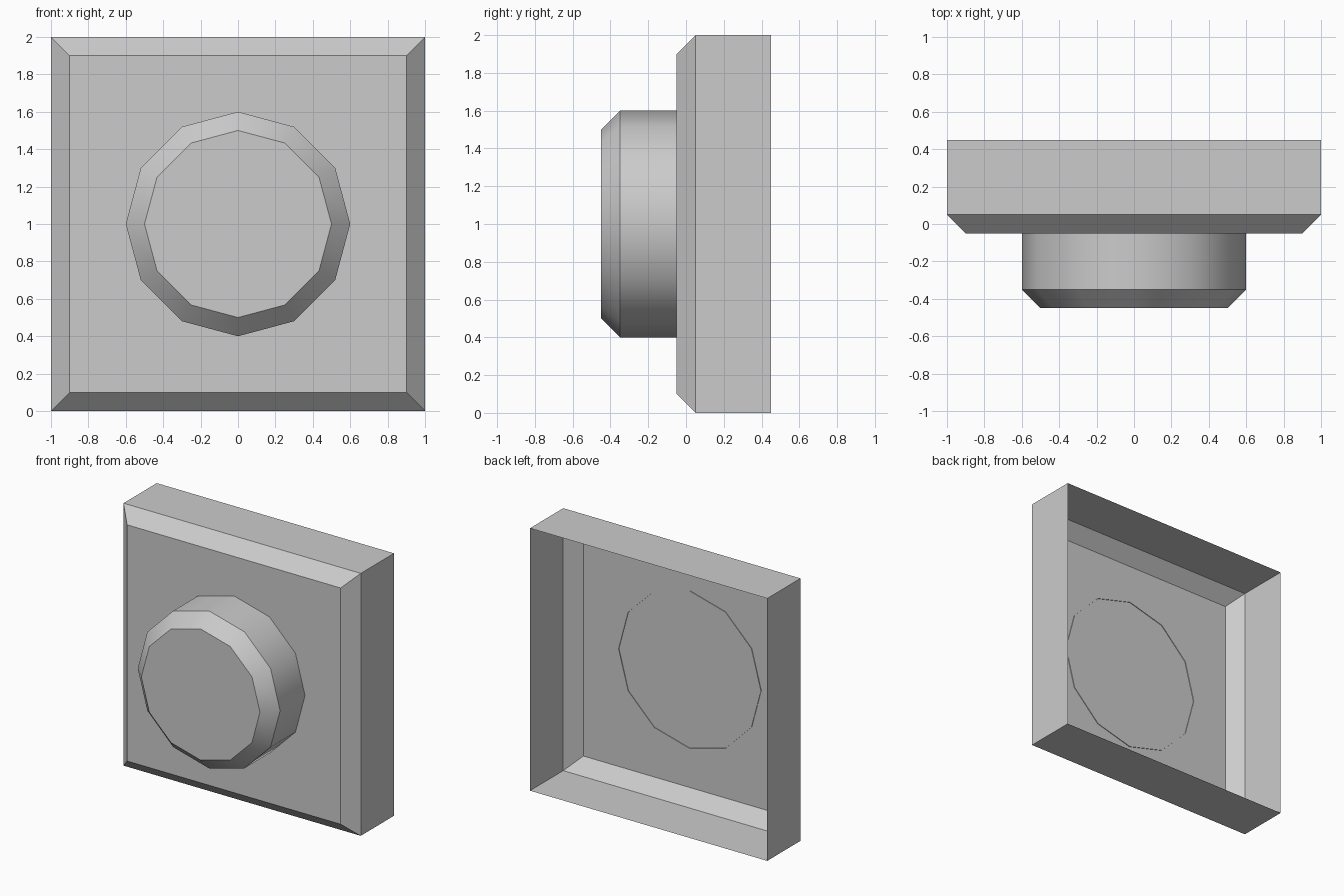
import bpy, bmesh
from math import cos, sin, pi

if "Cube" in bpy.data.objects:
    bpy.data.objects.remove(bpy.data.objects["Cube"])


def shell(name, sides, phase, rings):
    """Loft (radius, y) rings from back to front, cap the front, leave the back open."""
    bm = bmesh.new()
    loops = []
    for r, y in rings:
        angles = [phase + 2 * pi * i / sides for i in range(sides)]
        loops.append([bm.verts.new((r * cos(a), y, 1 + r * sin(a))) for a in angles])
    for back, front in zip(loops, loops[1:]):
        for i in range(sides):
            j = (i + 1) % sides
            bm.faces.new((back[i], back[j], front[j], front[i]))
    bm.faces.new(loops[-1])
    mesh = bpy.data.meshes.new(name)
    bm.to_mesh(mesh)
    bm.free()
    obj = bpy.data.objects.new(name, mesh)
    bpy.context.collection.objects.link(obj)
    return obj


# Square base plate: hollow, open at the back, bevelled at the front
d = 2 ** 0.5
shell("base_plate", 4, pi / 4, [(d, 0.45), (d, 0.05), (0.9 * d, -0.05)])

# Twelve-sided button: its open end just pierces the plate
button = shell("button", 12, 0, [(0.6, -0.045), (0.6, -0.35), (0.5, -0.45)])

# Smooth around the button, sharp at its bevel
bpy.ops.object.select_all(action='DESELECT')
button.select_set(True)
bpy.context.view_layer.objects.active = button
bpy.ops.object.shade_smooth_by_angle(angle=0.6)
